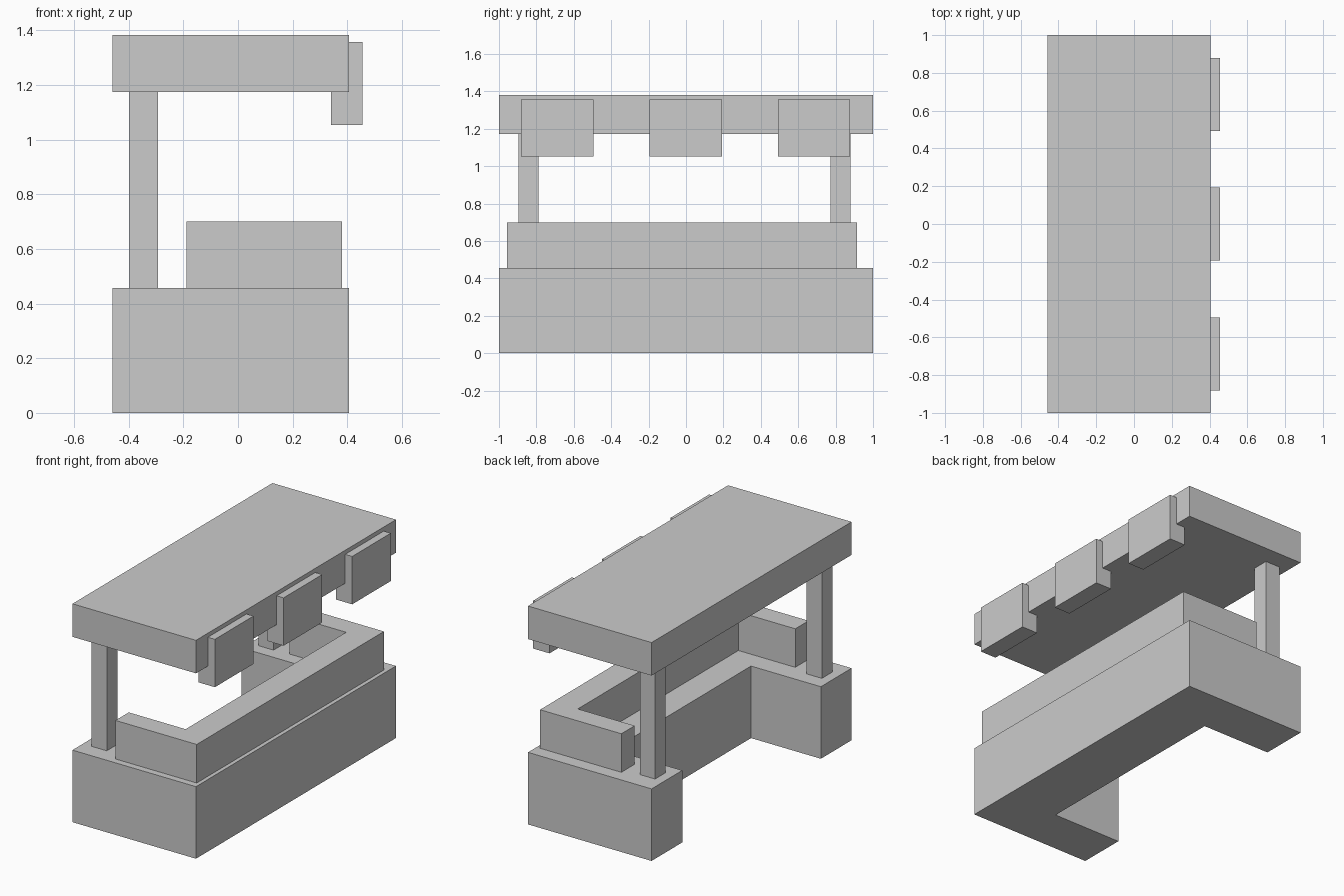
import bpy, bmesh

if "Cube" in bpy.data.objects:
    bpy.data.objects.remove(bpy.data.objects["Cube"])


def prism(name, outline, z0, z1):
    """Extrude a flat outline (x, y points) from z0 up to z1."""
    bm = bmesh.new()
    face = bm.faces.new([bm.verts.new((x, y, z0)) for x, y in outline])
    top = bmesh.ops.extrude_face_region(bm, geom=[face], use_keep_orig=True)
    verts = [g for g in top["geom"] if isinstance(g, bmesh.types.BMVert)]
    bmesh.ops.translate(bm, verts=verts, vec=(0, 0, z1 - z0))
    bmesh.ops.recalc_face_normals(bm, faces=bm.faces)
    mesh = bpy.data.meshes.new(name)
    bm.to_mesh(mesh)
    bm.free()
    obj = bpy.data.objects.new(name, mesh)
    bpy.context.collection.objects.link(obj)
    return obj


def box(name, x0, x1, y0, y1, z0, z1):
    return prism(name, [(x0, y0), (x1, y0), (x1, y1), (x0, y1)], z0, z1)


def u_block(name, x0, x1, y0, y1, z0, z1, inner_x, arm):
    """U-shaped block, open towards -x, with two arms of equal width."""
    prism(name, [(x0, y0), (x1, y0), (x1, y1), (x0, y1), (x0, y1 - arm),
                 (inner_x, y1 - arm), (inner_x, y0 + arm), (x0, y0 + arm)], z0, z1)


BASE_TOP, ROOF_BOTTOM = 0.456, 1.173

# Counter base and the raised counter on it
u_block("counter_base", -0.459, 0.406, -1, 1, 0, BASE_TOP, 0.03, 0.307)
u_block("raised_counter", -0.188, 0.381, -0.957, 0.915, BASE_TOP, 0.70, 0.21, 0.133)

# Roof slab
box("roof", -0.459, 0.406, -1, 1, ROOF_BOTTOM, 1.382)

# Roof posts
for i, y in enumerate((-0.842, 0.826)):
    box(f"roof_post_{i + 1}", -0.399, -0.292, y - 0.053, y + 0.053, BASE_TOP, ROOF_BOTTOM)

# Sign panels set into the roof edge
for i, y in enumerate((-0.688, -0.001, 0.685)):
    box(f"sign_panel_{i + 1}", 0.341, 0.455, y - 0.193, y + 0.193, 1.053, 1.356)
